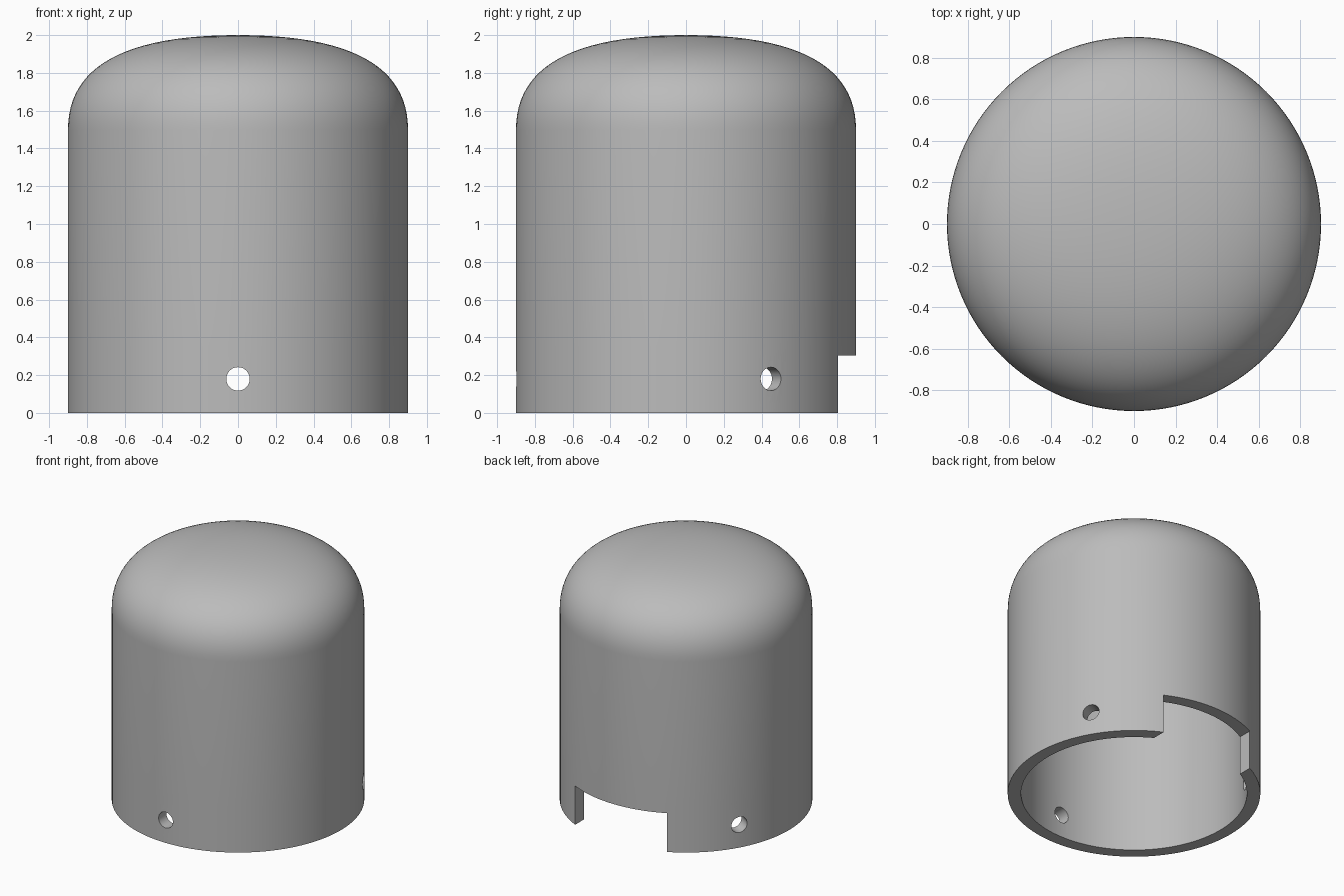
import bpy
import bmesh
from math import cos, sin, pi, radians
from mathutils import Matrix

old = bpy.data.objects.get("Cube")
if old:
    bpy.data.objects.remove(old, do_unlink=True)

OUTER, INNER = 0.9, 0.805
SHOULDER, TOP, CEILING = 1.5, 2.0, 1.9
SEGMENTS = 128

grey = bpy.data.materials.new("plain_grey")
grey.use_nodes = True
colour = (0.5, 0.5, 0.5, 1)
grey.diffuse_color = colour
grey.node_tree.nodes["Principled BSDF"].inputs["Base Color"].default_value = colour


def make_object(name, bm):
    bmesh.ops.recalc_face_normals(bm, faces=bm.faces)
    mesh = bpy.data.meshes.new(name)
    bm.to_mesh(mesh)
    bm.free()
    mesh.materials.append(grey)
    obj = bpy.data.objects.new(name, mesh)
    bpy.context.collection.objects.link(obj)
    return obj


def dome_curve(radius, top, steps=24):
    """Boxy dome profile from the shoulder to the axis."""
    points = []
    for i in range(steps + 1):
        t = i / steps
        points.append((radius * (1 - t * t),
                       SHOULDER + (top - SHOULDER) * (1 - (1 - t) ** 2)))
    return points


# Hollow cap: closed wall profile turned around the z axis
profile = [(INNER, 0), (OUTER, 0), (OUTER, 0.35)] + dome_curve(OUTER, TOP)
profile += dome_curve(INNER, CEILING)[::-1] + [(INNER, 0.35), (INNER, 0)]
bm = bmesh.new()
verts = [bm.verts.new((r, 0, z)) for r, z in profile]
edges = [bm.edges.new(pair) for pair in zip(verts, verts[1:])]
bmesh.ops.spin(bm, geom=verts + edges, cent=(0, 0, 0), axis=(0, 0, 1),
               angle=2 * pi, steps=SEGMENTS)
bmesh.ops.remove_doubles(bm, verts=bm.verts, dist=0.0001)
cap = make_object("cap_shell", bm)

# Cutters: rear notch and three radial screw holes
cutters = []
bm = bmesh.new()
bmesh.ops.create_cube(bm, size=1, matrix=Matrix.Translation((0, 0.8, 0.0525))
                      @ Matrix.Diagonal((0.8, 0.8, 0.505, 1)))
cutters.append(make_object("notch_cutter", bm))

for degrees in (-90, 30, 150):
    a = radians(degrees)
    bm = bmesh.new()
    place = (Matrix.Translation((0.85 * cos(a), 0.85 * sin(a), 0.18))
             @ Matrix.Rotation(a, 4, "Z") @ Matrix.Rotation(pi / 2, 4, "Y"))
    bmesh.ops.create_cone(bm, cap_ends=True, segments=32, radius1=0.062,
                          radius2=0.062, depth=0.4, matrix=place)
    cutters.append(make_object("hole_cutter", bm))

bpy.context.view_layer.objects.active = cap
for cutter in cutters:
    cutter.hide_render = True
    mod = cap.modifiers.new("cut", "BOOLEAN")
    mod.operation = "DIFFERENCE"
    mod.solver = "EXACT"
    mod.object = cutter
    bpy.ops.object.modifier_apply(modifier=mod.name)
    bpy.data.objects.remove(cutter, do_unlink=True)

# Smooth curved walls, crisp rims
bpy.ops.object.select_all(action="DESELECT")
cap.select_set(True)
bpy.ops.object.shade_smooth_by_angle(angle=radians(30))
